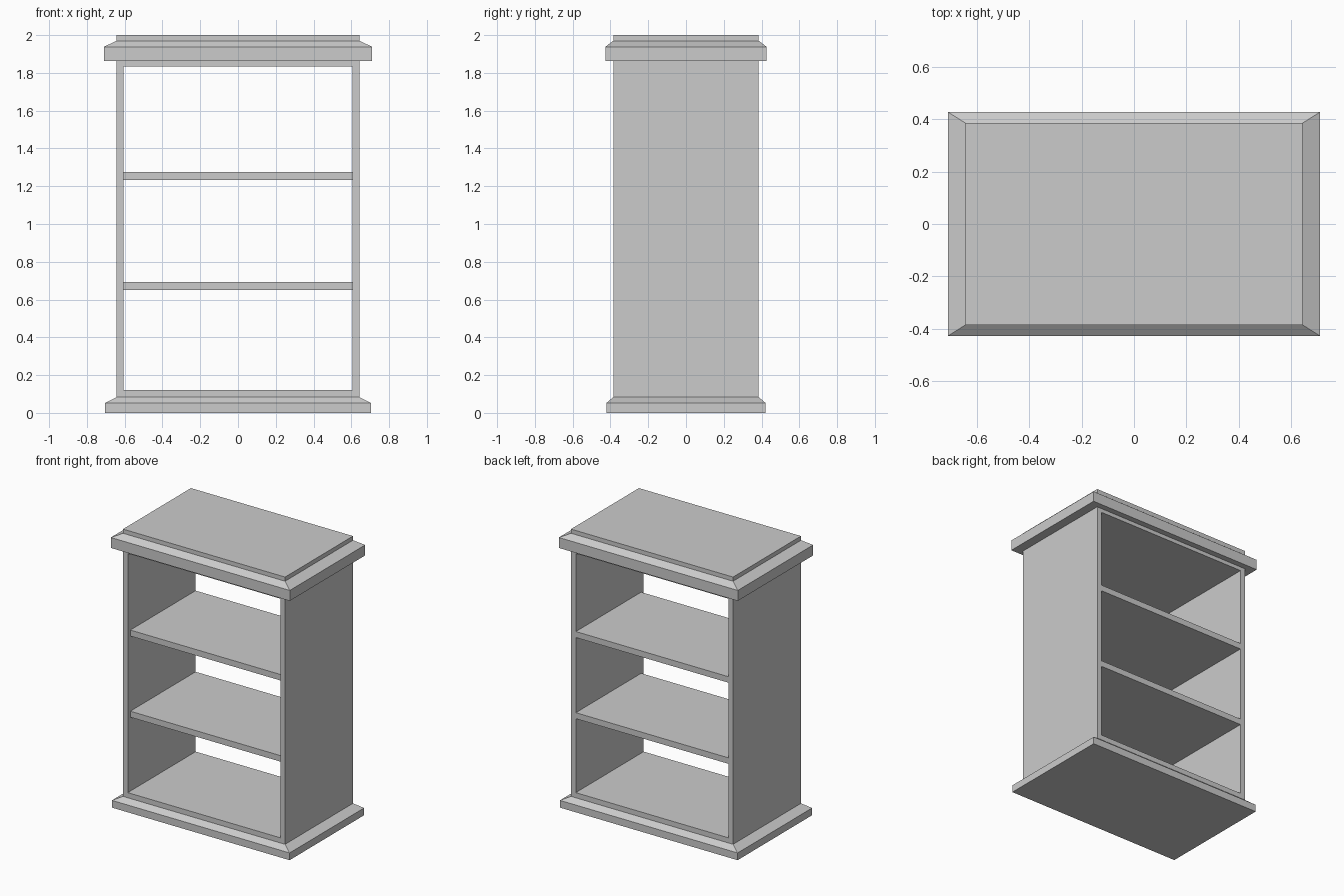
import bpy
import bmesh

cube = bpy.data.objects.get("Cube")
if cube:
    bpy.data.objects.remove(cube, do_unlink=True)

# Single painted finish
grey = bpy.data.materials.new("light_grey")
grey.use_nodes = True
colour = (0.6, 0.6, 0.6, 1)
grey.diffuse_color = colour
grey.node_tree.nodes["Principled BSDF"].inputs["Base Color"].default_value = colour


def add_object(name, bm):
    bmesh.ops.recalc_face_normals(bm, faces=bm.faces)
    mesh = bpy.data.meshes.new(name)
    bm.to_mesh(mesh)
    bm.free()
    mesh.materials.append(grey)
    obj = bpy.data.objects.new(name, mesh)
    bpy.context.collection.objects.link(obj)
    return obj


def moulding(name, rings):
    """Closed solid through rectangles given as (half x, half y, z)."""
    bm = bmesh.new()
    loops = [[bm.verts.new((sx * hx, sy * hy, z))
              for sx, sy in ((-1, -1), (1, -1), (1, 1), (-1, 1))]
             for hx, hy, z in rings]
    for low, high in zip(loops, loops[1:]):
        for i in range(4):
            j = (i + 1) % 4
            bm.faces.new((low[i], low[j], high[j], high[i]))
    bm.faces.new(loops[0][::-1])
    bm.faces.new(loops[-1])
    return add_object(name, bm)


def open_case(name, outer, inner, front, back):
    """Rectangular tube open at front and back; bounds are (half x, bottom, top)."""
    bm = bmesh.new()

    def ring(bounds, y):
        hx, low, high = bounds
        return [bm.verts.new((x, y, z))
                for x, z in ((-hx, low), (hx, low), (hx, high), (-hx, high))]

    loops = [ring(outer, front), ring(outer, back), ring(inner, back), ring(inner, front)]
    for a, b in zip(loops, loops[1:] + loops[:1]):
        for i in range(4):
            j = (i + 1) % 4
            bm.faces.new((a[i], a[j], b[j], b[i]))
    return add_object(name, bm)


# Case with both ends open
open_case("case", (0.643, 0.04, 1.9), (0.605, 0.12, 1.835), -0.385, 0.385)

# Stepped base and cornice
moulding("base", [(0.705, 0.422, 0), (0.705, 0.422, 0.052), (0.643, 0.385, 0.083)])
moulding("cornice", [(0.71, 0.427, 1.863), (0.71, 0.427, 1.938),
                     (0.643, 0.385, 1.97), (0.643, 0.385, 2.0)])

# Shelves, slightly recessed at the front
for name, low, high in (("lower_shelf", 0.65, 0.693), ("upper_shelf", 1.232, 1.275)):
    shelf = moulding(name, [(0.61, 0.37, low), (0.61, 0.37, high)])
    shelf.location.y = 0.014
